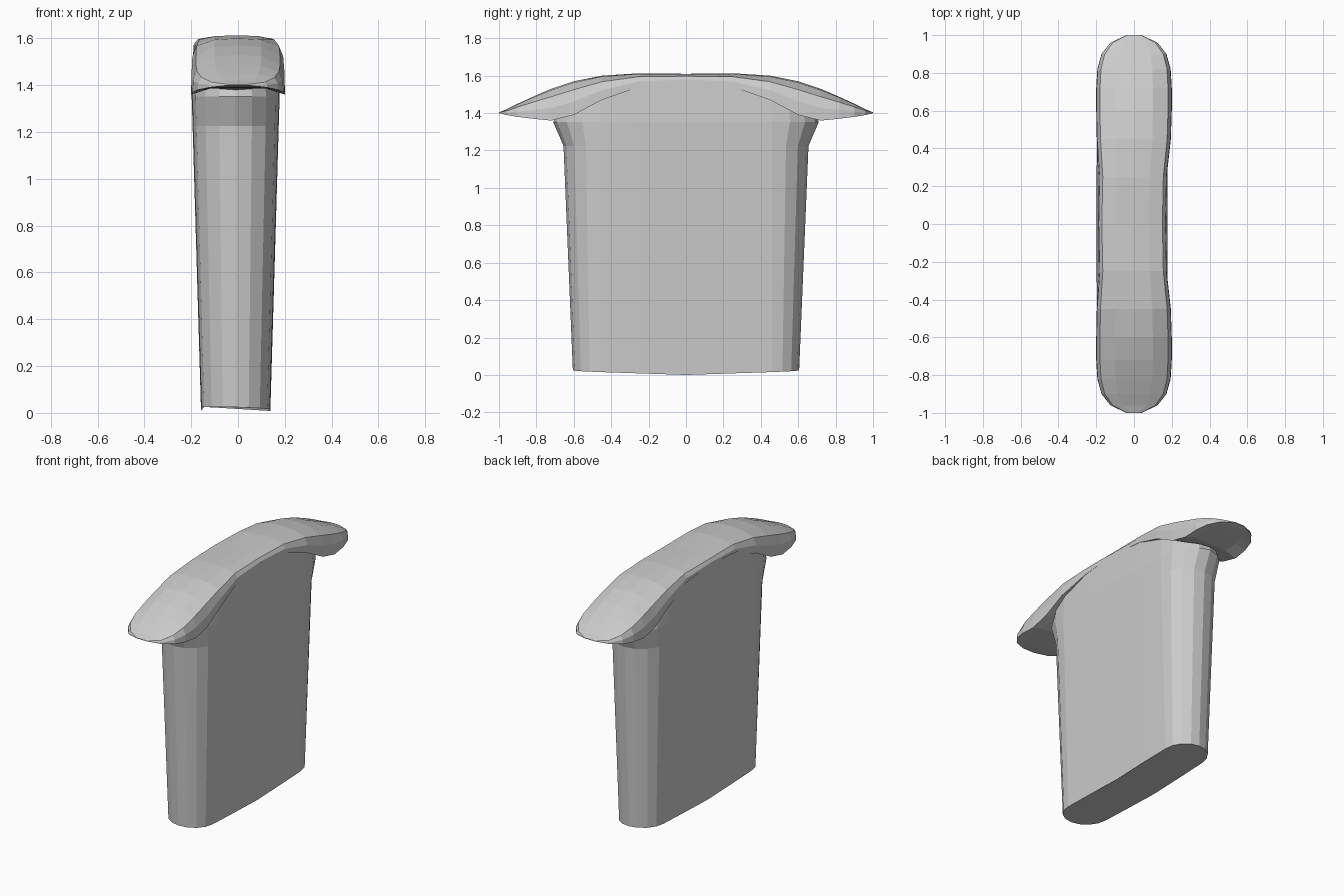
import bpy, bmesh
from math import sin, cos, pi

cube = bpy.data.objects.get("Cube")
if cube:
    bpy.data.objects.remove(cube, do_unlink=True)

grey = bpy.data.materials.new("plain_grey")
grey.use_nodes = True
colour = (0.6, 0.6, 0.6, 1)
grey.diffuse_color = colour
grey.node_tree.nodes["Principled BSDF"].inputs["Base Color"].default_value = colour

# Cap stations: distance from the middle, half width, rim height, crown height
STATIONS = [
    (0, .178, 1.56, 1.61), (.25, .178, 1.54, 1.613), (.45, .196, 1.47, 1.60),
    (.6, .2, 1.39, 1.57), (.72, .2, 1.36, 1.53), (.82, .194, 1.37, 1.487),
    (.9, .172, 1.38, 1.45), (.96, .125, 1.39, 1.42), (1, .04, 1.40, 1.404),
]


def rim(y):
    """Rim height of the cap at any distance from the middle."""
    y = abs(y)
    for a, b in zip(STATIONS, STATIONS[1:]):
        if y <= b[0]:
            t = (y - a[0]) / (b[0] - a[0])
            return a[2] + t * (b[2] - a[2])
    return STATIONS[-1][2]


def loft(name, rings):
    """Skin a list of equal closed rings and close both ends."""
    bm = bmesh.new()
    loops = [[bm.verts.new(p) for p in ring] for ring in rings]
    n = len(loops[0])
    for a, b in zip(loops, loops[1:]):
        for i in range(n):
            j = (i + 1) % n
            bm.faces.new((a[i], a[j], b[j], b[i]))
    bm.faces.new(loops[0])
    bm.faces.new(loops[-1])
    bmesh.ops.recalc_face_normals(bm, faces=bm.faces)
    mesh = bpy.data.meshes.new(name)
    bm.to_mesh(mesh)
    bm.free()
    mesh.materials.append(grey)
    obj = bpy.data.objects.new(name, mesh)
    bpy.context.collection.objects.link(obj)


def body_ring(half_x, depth, height, straight=.46, steps=8):
    """Long slab outline with flat sides and rounded ends."""
    ring = []
    for s in (1, -1):
        outline = [(s * half_x, 0), (s * half_x, s * .25)]
        for i in range(steps + 1):
            a = pi * i / steps
            outline.append((s * half_x * cos(a) * .985, s * (straight + depth * sin(a))))
        outline.append((-s * half_x, s * .25))
        ring += [(x - .01, y, height(x, y)) for x, y in outline]
    return ring


# Tapered body with flared ends, its top following the arch of the cap
loft("body", [
    body_ring(.148, .145, lambda x, y: .02 * abs(y) / .6 + .03 * (.148 - x)),
    body_ring(.184, .195, lambda x, y: 1.225),
    body_ring(.188, .25, lambda x, y: 1.352),
    body_ring(.18, .24, lambda x, y: rim(y) + .015),
])


# Arched cap with pointed overhanging lips
def cap_ring(y, w, low, high):
    h = high - low
    lift = .15 * h
    shift = -.01 * max(0, 1 - abs(y) / .5)
    profile = [(-1, 0), (-.99, .4), (-.9, .75), (-.5, .96), (0, 1),
               (.5, .96), (.9, .75), (.99, .4), (1, 0)]
    ring = [(u * w + shift, y, low + v * h) for u, v in profile]
    return ring + [(u * w + shift, y, low + lift) for u in (.6, -.6)]


mirrored = [(-y, w, a, b) for y, w, a, b in reversed(STATIONS[1:])]
loft("cap", [cap_ring(*s) for s in mirrored + STATIONS])
